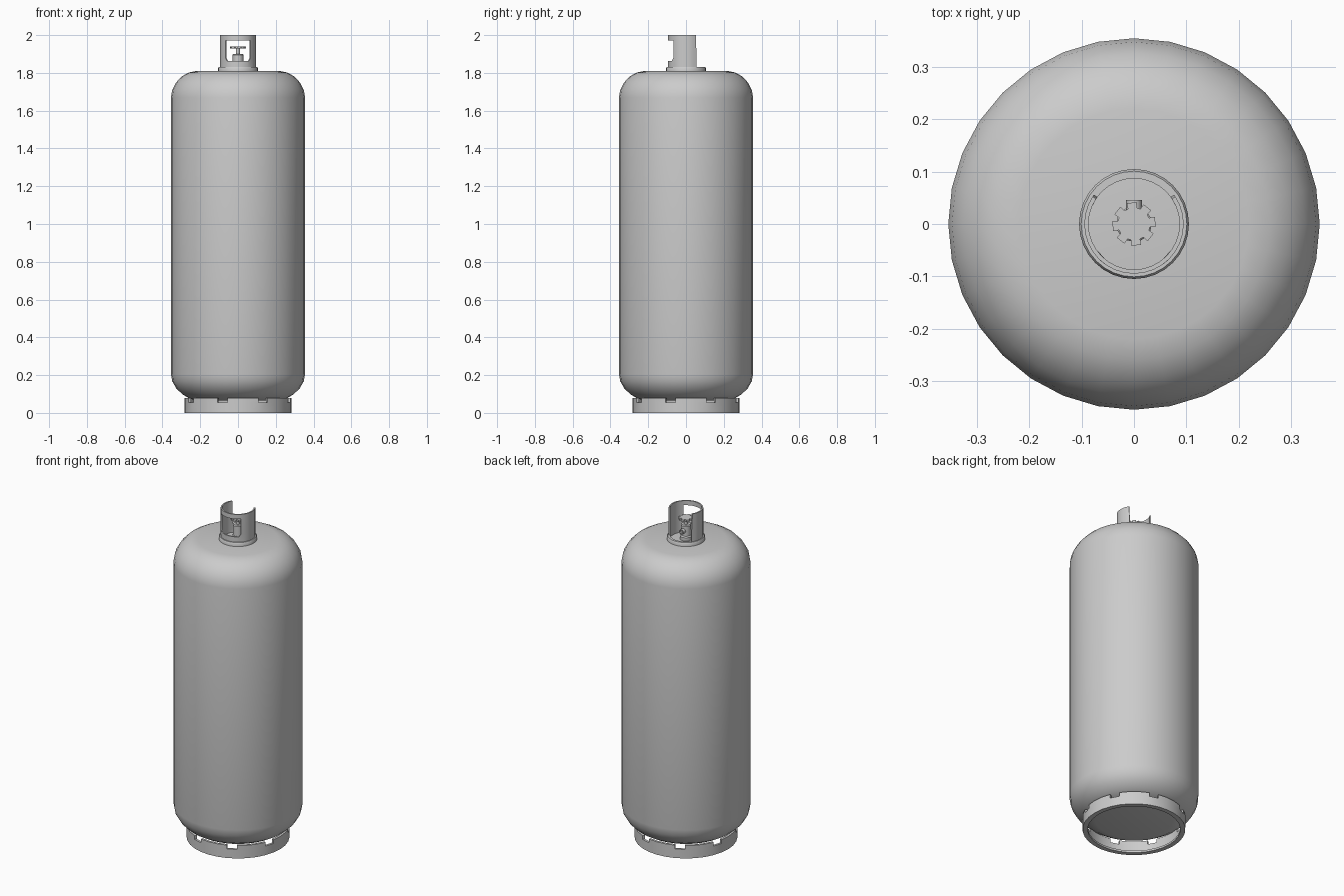
import bpy, bmesh
from math import sin, cos, radians, tau

if "Cube" in bpy.data.objects:
    bpy.data.objects.remove(bpy.data.objects["Cube"])

SEG = 32


def finish(name, bm, angle=35):
    bmesh.ops.remove_doubles(bm, verts=bm.verts, dist=1e-5)
    bmesh.ops.recalc_face_normals(bm, faces=bm.faces)
    me = bpy.data.meshes.new(name)
    bm.to_mesh(me)
    bm.free()
    ob = bpy.data.objects.new(name, me)
    bpy.context.collection.objects.link(ob)
    bpy.ops.object.select_all(action='DESELECT')
    ob.select_set(True)
    bpy.context.view_layer.objects.active = ob
    bpy.ops.object.shade_smooth_by_angle(angle=radians(angle))
    return ob


def lathe(name, profile, seg=SEG, closed=False):
    bm = bmesh.new()
    rings = [[bm.verts.new((r * cos(tau * i / seg), r * sin(tau * i / seg), z))
              for i in range(seg)] if r > 0 else [bm.verts.new((0, 0, z))] * seg
             for r, z in profile]
    pairs = list(zip(rings, rings[1:])) + ([(rings[-1], rings[0])] if closed else [])
    for a, b in pairs:
        for i in range(seg):
            j = (i + 1) % seg
            bm.faces.new(dict.fromkeys((a[i], a[j], b[j], b[i])))
    return finish(name, bm)


def cut_shell(name, rows, radius, thickness, is_hole, shift=lambda i, k: 0):
    """Cylindrical wall of grid cells with some cells left out, thickened inwards."""
    bm = bmesh.new()
    grid = []
    for k, z in enumerate(rows):
        ring = []
        for i in range(SEG):
            a = tau * i / SEG + radians(shift(i, k))
            ring.append([bm.verts.new((r * cos(a), r * sin(a), z))
                         for r in (radius, radius - thickness)])
        grid.append(ring)
    n = len(rows) - 1
    solid = lambda i, k: 0 <= k < n and not is_hole(i % SEG, k)
    for k in range(n):
        for i in range(SEG):
            if not solid(i, k):
                continue
            j = (i + 1) % SEG
            c = [grid[k][i], grid[k][j], grid[k + 1][j], grid[k + 1][i]]
            for side in (0, 1):
                bm.faces.new([v[side] for v in c])
            # rim faces where the neighbouring cell is missing
            for e, (di, dk) in enumerate(((0, -1), (1, 0), (0, 1), (-1, 0))):
                if not solid(i + di, k + dk):
                    p, q = c[e], c[(e + 1) % 4]
                    bm.faces.new((p[0], q[0], q[1], p[1]))
    bmesh.ops.delete(bm, geom=[v for v in bm.verts if not v.link_faces], context='VERTS')
    return finish(name, bm)


# Tank body
lathe("tank_body", [(0, .066), (.215, .066), (.255, .075), (.295, .099), (.327, .13),
                    (.348, .167), (.355, .205), (.355, 1.67), (.348, 1.711),
                    (.327, 1.75), (.297, 1.782), (.26, 1.802), (.22, 1.81), (0, 1.81)])

# Foot ring with one notch every four segments, and its bottom lip
cut_shell("foot_ring", [.0, .055, .078], .283, .014,
          lambda i, k: k == 1 and i % 4 == 2)
lathe("foot_lip", [(.282, 0), (.282, .012), (.255, .012), (.255, 0)], closed=True)

# Collar base ring
lathe("collar_base", [(.105, 1.805), (.105, 1.826), (.101, 1.832), (.087, 1.832), (.087, 1.805)],
      closed=True)


# Valve guard collar: front window (cells 20-27), open back (cells 3-12)
def guard_hole(i, k):
    return (20 <= i < 28 and k in (1, 2)) or (3 <= i < 13 and k >= 0)


def guard_shift(i, k):
    if k == 1 and i in (20, 28):      # chamfered window corners
        return 7 if i == 20 else -7
    if k < 3 and i in (3, 13):        # slightly sloped back edges
        return 2.5 if i == 3 else -2.5
    return 0


cut_shell("valve_guard", [1.825, 1.864, 1.88, 1.972, 2.0], .095, .008, guard_hole, guard_shift)

# Valve body and stem
lathe("valve_body", [(0, 1.805), (.034, 1.805), (.034, 1.83), (.028, 1.836), (.028, 1.896),
                     (.024, 1.901), (.011, 1.901), (.011, 1.932), (0, 1.932)], 16)

# Outlet pointing to the back
outlet = lathe("valve_outlet", [(0, 0), (.015, 0), (.015, .046), (.010, .046), (.010, .034), (0, .034)], 12)
outlet.rotation_euler = (radians(-90), 0, 0)
outlet.location = (0, 0, 1.867)

# Lobed handwheel
bm = bmesh.new()
outline = []
for n in range(8):
    for r, d in ((.031, -16), (.042, -13), (.042, 13), (.031, 16)):
        a = radians(n * 45 + 6 + d)
        outline.append(bm.verts.new((r * cos(a), r * sin(a), 1.929)))
face = bm.faces.new(outline)
top = bmesh.ops.extrude_face_region(bm, geom=[face])['geom']
bmesh.ops.translate(bm, vec=(0, 0, .012), verts=[v for v in top if isinstance(v, bmesh.types.BMVert)])
finish("handwheel", bm)
